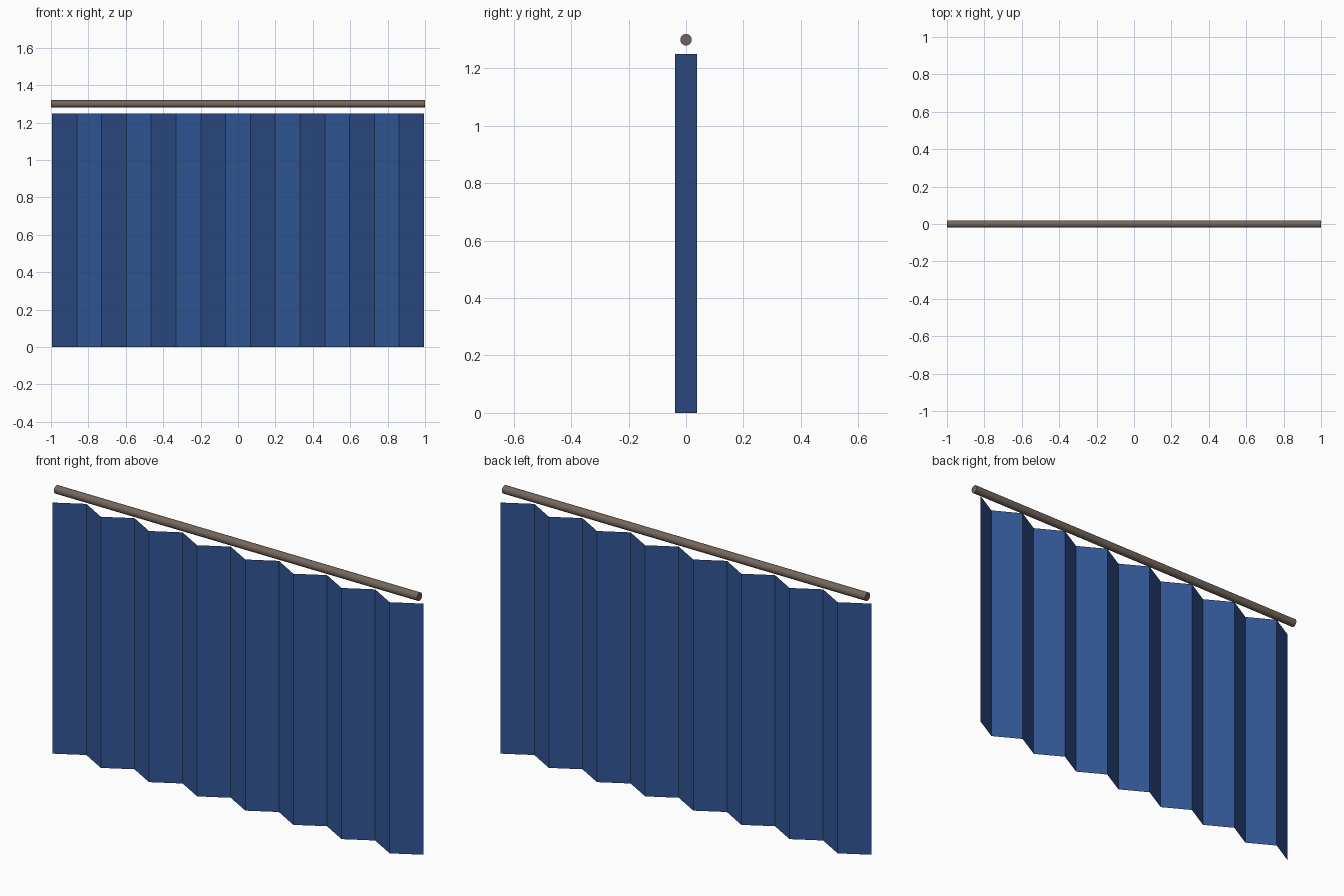
import bpy, bmesh, math

if "Cube" in bpy.data.objects:
    bpy.data.objects.remove(bpy.data.objects["Cube"])


def material(name, rgb):
    m = bpy.data.materials.new(name)
    m.diffuse_color = (*rgb, 1.0)
    m.use_nodes = True
    m.node_tree.nodes["Principled BSDF"].inputs["Base Color"].default_value = m.diffuse_color
    return m


blue = material("curtain_blue", (0.031, 0.093, 0.30))
brown = material("rod_brown", (0.175, 0.133, 0.107))

# Curtain: a single pleated sheet, zigzag profile extruded upwards
PLEATS, HALF_WIDTH, DEPTH, HEIGHT = 15, 0.994, 0.0375, 1.25
bm = bmesh.new()
columns = []
for i in range(PLEATS + 1):
    x = -HALF_WIDTH + 2 * HALF_WIDTH * i / PLEATS
    y = -DEPTH if i % 2 == 0 else DEPTH
    columns.append((bm.verts.new((x, y, 0)), bm.verts.new((x, y, HEIGHT))))
for (a0, a1), (b0, b1) in zip(columns, columns[1:]):
    bm.faces.new((a0, b0, b1, a1))
mesh = bpy.data.meshes.new("curtain")
bm.to_mesh(mesh)
bm.free()
mesh.materials.append(blue)
bpy.context.collection.objects.link(bpy.data.objects.new("curtain", mesh))

# Rod: round bar lying along x above the curtain
bpy.ops.mesh.primitive_cylinder_add(vertices=24, radius=0.02, depth=2.0,
                                    location=(0, 0, 1.30),
                                    rotation=(0, math.pi / 2, 0))
rod = bpy.context.object
rod.name = "curtain_rod"
rod.data.materials.append(brown)
bpy.ops.object.shade_smooth_by_angle(angle=math.radians(40))
